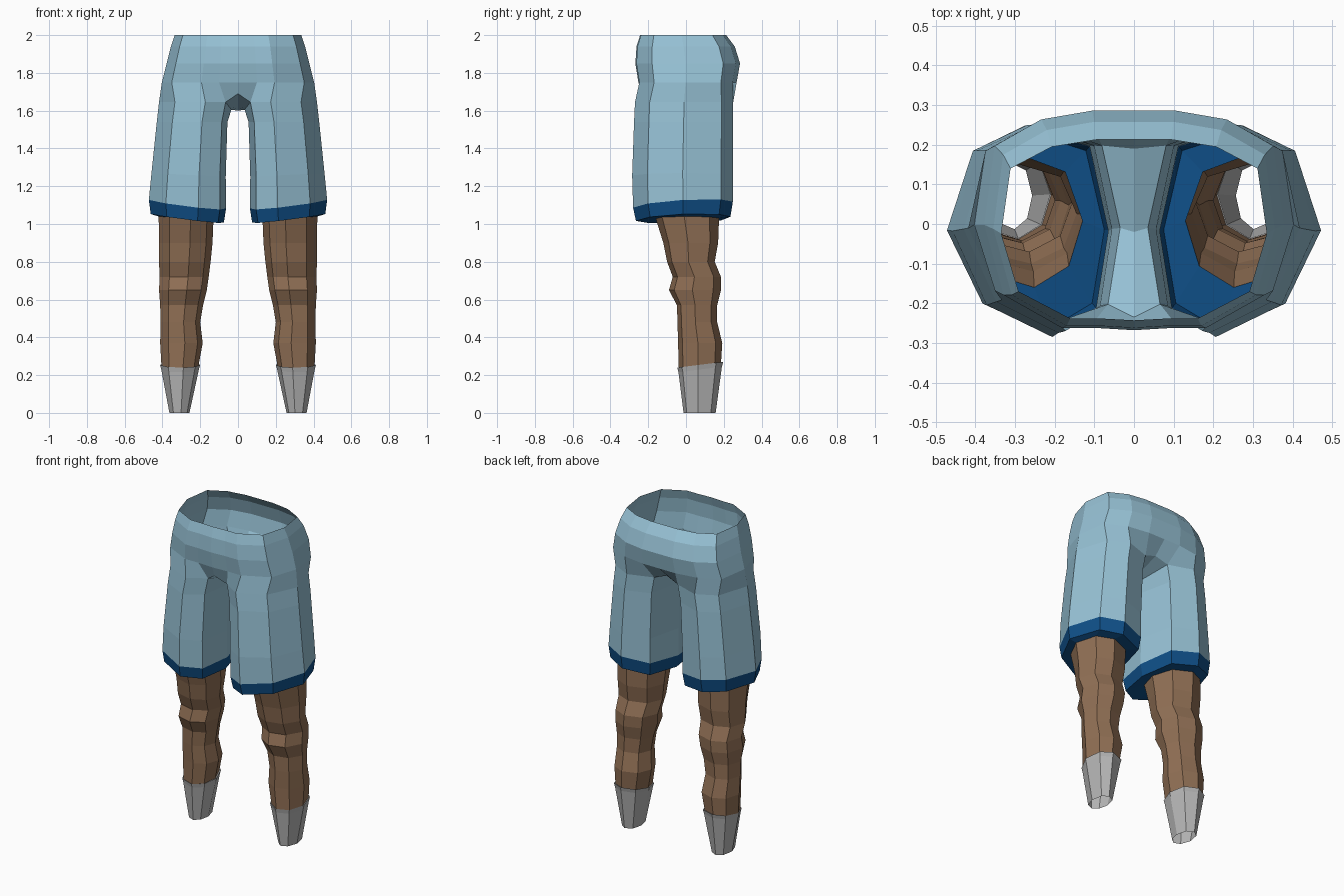
import bpy, bmesh

cube = bpy.data.objects.get("Cube")
if cube:
    bpy.data.objects.remove(cube)


def material(name, r, g, b):
    m = bpy.data.materials.new(name)
    m.use_nodes = True
    m.diffuse_color = (r, g, b, 1)
    bsdf = m.node_tree.nodes["Principled BSDF"]
    bsdf.inputs["Base Color"].default_value = (r, g, b, 1)
    bsdf.inputs["Roughness"].default_value = 0.8
    return m


LIGHT_BLUE = material("light blue cloth", 0.31, 0.54, 0.67)
NAVY = material("navy trim", 0.005, 0.08, 0.25)
BROWN = material("brown skin", 0.28, 0.16, 0.09)
GREY = material("grey sock", 0.47, 0.47, 0.47)

# Eight-sided leg outline inside a unit box, starting at the inner side, going by the front
OUTLINE = [(0, .5), (.08, .13), (.36, 0), (.78, .15), (1, .5), (.84, .88), (.52, 1), (.12, .9)]
LIMB = [(0, .5), (.12, .16), (.42, 0), (.8, .1), (1, .45), (.88, .85), (.55, 1), (.15, .87)]
# Half outline of the hips from front centre to back centre
HIPS = [(0, 0), (.25, .01), (.48, .01), (.87, .16), (1, .48), (.93, .84), (.62, .96), (.28, 1), (0, 1)]


def ring(bm, shape, z, x0, x1, y0, y1, side_lift=0, back_lift=0):
    return [bm.verts.new((x0 + (x1 - x0) * u, y0 + (y1 - y0) * v,
                          z + side_lift * u + back_lift * v)) for u, v in shape]


def bridge(bm, a, b, closed=True, slot=0):
    n = len(a)
    for i in range(n if closed else n - 1):
        j = (i + 1) % n
        bm.faces.new((a[i], a[j], b[j], b[i])).material_index = slot


def finish(bm, name, mats):
    bmesh.ops.recalc_face_normals(bm, faces=bm.faces)
    mesh = bpy.data.meshes.new(name)
    bm.to_mesh(mesh)
    bm.free()
    for m in mats:
        mesh.materials.append(m)
    ob = bpy.data.objects.new(name, mesh)
    bpy.context.collection.objects.link(ob)
    mirror = ob.modifiers.new("Mirror", "MIRROR")
    mirror.use_clip = True
    mirror.merge_threshold = 0.002
    return ob


def tube(name, rows, mat):
    bm = bmesh.new()
    rings = [ring(bm, LIMB, *row) for row in rows]
    for a, b in zip(rings, rings[1:]):
        bridge(bm, a, b)
    return finish(bm, name, [mat])


# Shorts: lower legs with a navy hem closed in to the skin
bm = bmesh.new()
cuff = ring(bm, LIMB, 1.02, .13, .42, -.16, .175, .02)
hem_low = ring(bm, OUTLINE, 1.0, .075, .462, -.265, .235, .045, .015)
hem_top = ring(bm, OUTLINE, 1.07, .063, .472, -.28, .248, .045, .025)
bridge(bm, cuff, hem_low, slot=1)
bridge(bm, hem_low, hem_top, slot=1)
last = hem_top
for row in [(1.25, .065, .458, -.285, .25, .02), (1.54, .056, .43, -.275, .25),
            (1.645, .035, .418, -.27, .25)]:
    nxt = ring(bm, OUTLINE, *row)
    bridge(bm, last, nxt)
    last = nxt
last[0].co.z -= .04

# Crotch strip along the centre
front = bm.verts.new((0, -.235, 1.69))
middle = bm.verts.new((0, -.02, 1.6))
back = bm.verts.new((0, .19, 1.675))
bm.faces.new((last[1], last[0], middle, front))
bm.faces.new((last[0], last[7], back, middle))

# Hips up to the open waist
last = [front] + last[1:] + [back]
for row in [(1.75, 0, .403, -.252, .268), (1.85, 0, .378, -.268, .286),
            (1.94, 0, .355, -.262, .258), (2, 0, .335, -.243, .213)]:
    nxt = ring(bm, HIPS, *row)
    bridge(bm, last, nxt, closed=False)
    last = nxt
finish(bm, "shorts", [LIGHT_BLUE, NAVY])

# Bare legs with bulging knees and calves
tube("legs", [(1.02, .13, .42, -.16, .175, .02), (.9, .135, .418, -.12, .17),
              (.8, .145, .418, -.1, .152), (.72, .155, .415, -.07, .185),
              (.65, .165, .418, -.09, .185), (.57, .185, .412, -.048, .165),
              (.48, .2, .41, -.045, .165), (.37, .187, .412, -.042, .192),
              (.23, .21, .405, -.038, .185, 0, .03)], BROWN)

# Socks: a small rim, then a taper to an open end
tube("socks", [(.235, .212, .402, -.036, .187, 0, .03), (.24, .2, .412, -.046, .197, 0, .03),
               (.215, .207, .406, -.04, .19, 0, .03), (0, .257, .363, -.013, .157)], GREY)
